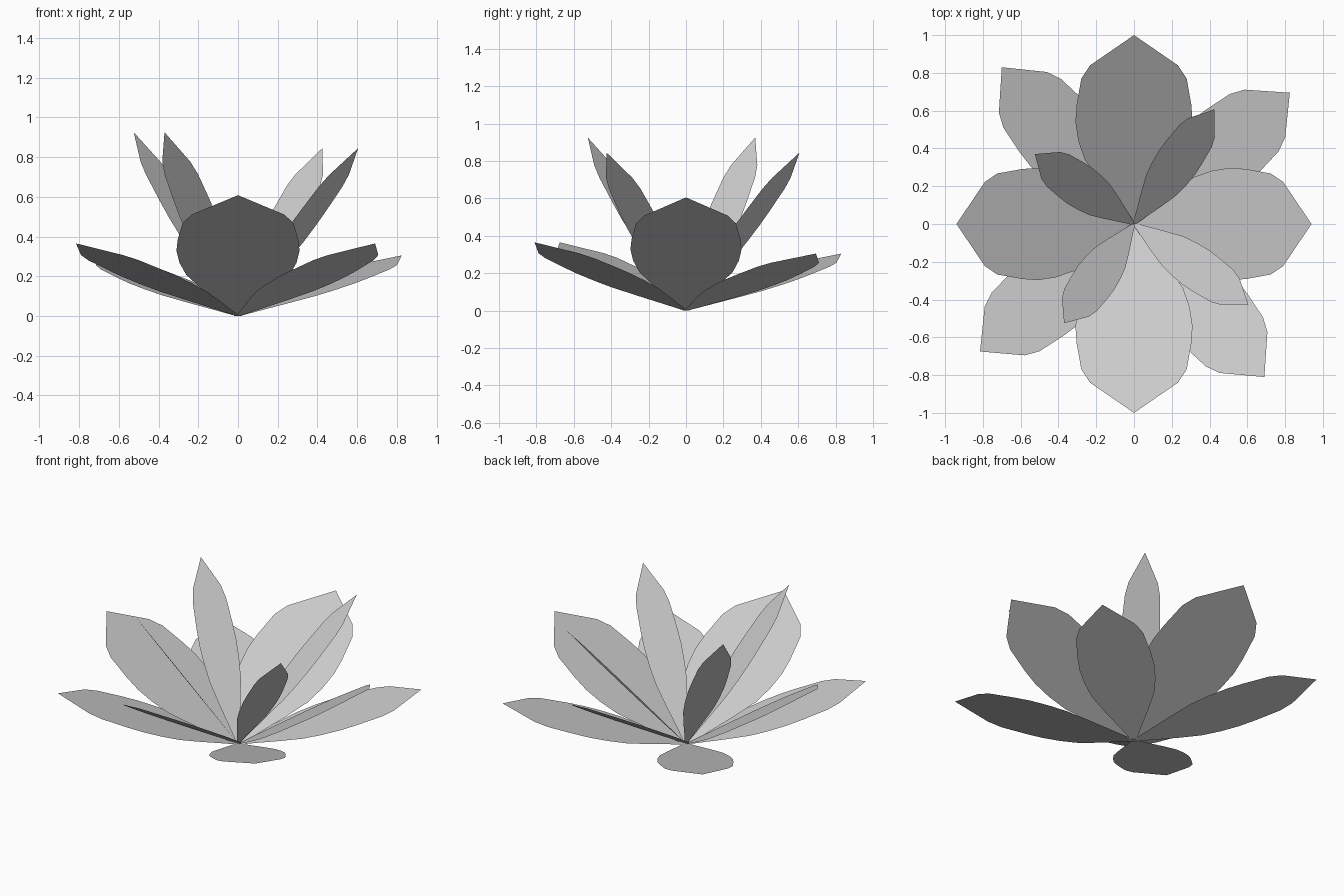
import bpy
from mathutils import Vector

cube = bpy.data.objects.get("Cube")
if cube:
    bpy.data.objects.remove(cube, do_unlink=True)

grey = bpy.data.materials.new("pale_grey")
grey.use_nodes = True
colour = (0.6, 0.6, 0.6, 1)
grey.diffuse_color = colour
grey.node_tree.nodes["Principled BSDF"].inputs["Base Color"].default_value = colour

# Half outline of a petal: fraction of the length, fraction of the half width
PROFILE = [(0, 0.06), (0.1, 0.29), (0.22, 0.58), (0.34, 0.84), (0.44, 0.95),
           (0.54, 1), (0.63, 0.98), (0.77, 0.9), (0.84, 0.75)]


def petal(name, tip, half_width):
    """Flat petal running from the flower's centre to its pointed tip."""
    tip = Vector(tip)
    side = Vector((0, 0, 1)).cross(tip).normalized() * half_width
    right = [tip * f - side * w for f, w in PROFILE]
    left = [tip * f + side * w for f, w in reversed(PROFILE)]
    verts = right + [tip] + left
    mesh = bpy.data.meshes.new(name)
    mesh.from_pydata(verts, [], [range(len(verts))])
    mesh.materials.append(grey)
    obj = bpy.data.objects.new(name, mesh)
    bpy.context.collection.objects.link(obj)


# Four broad petals
for s, word in ((1, "left"), (-1, "right")):
    petal("broad_petal_" + word, (s * 0.94, 0, 0.605), 0.297)
for s, word in ((1, "back"), (-1, "front")):
    petal("broad_petal_" + word, (0, s, 0.608), 0.31)

# Four low petals between them
LOW = {"back_left": (0.825, 0.695, 0.305), "back_right": (-0.7, 0.83, 0.305),
       "front_right": (-0.815, -0.675, 0.365), "front_left": (0.69, -0.81, 0.365)}
for word, tip in LOW.items():
    petal("low_petal_" + word, tip, 0.222)

# Four narrow upright petals in the middle
INNER = {"back_left": (0.425, 0.607, 0.845), "back_right": (-0.525, 0.37, 0.925),
         "front_right": (-0.37, -0.525, 0.925), "front_left": (0.605, -0.425, 0.845)}
for word, tip in INNER.items():
    petal("inner_petal_" + word, tip, 0.115)
